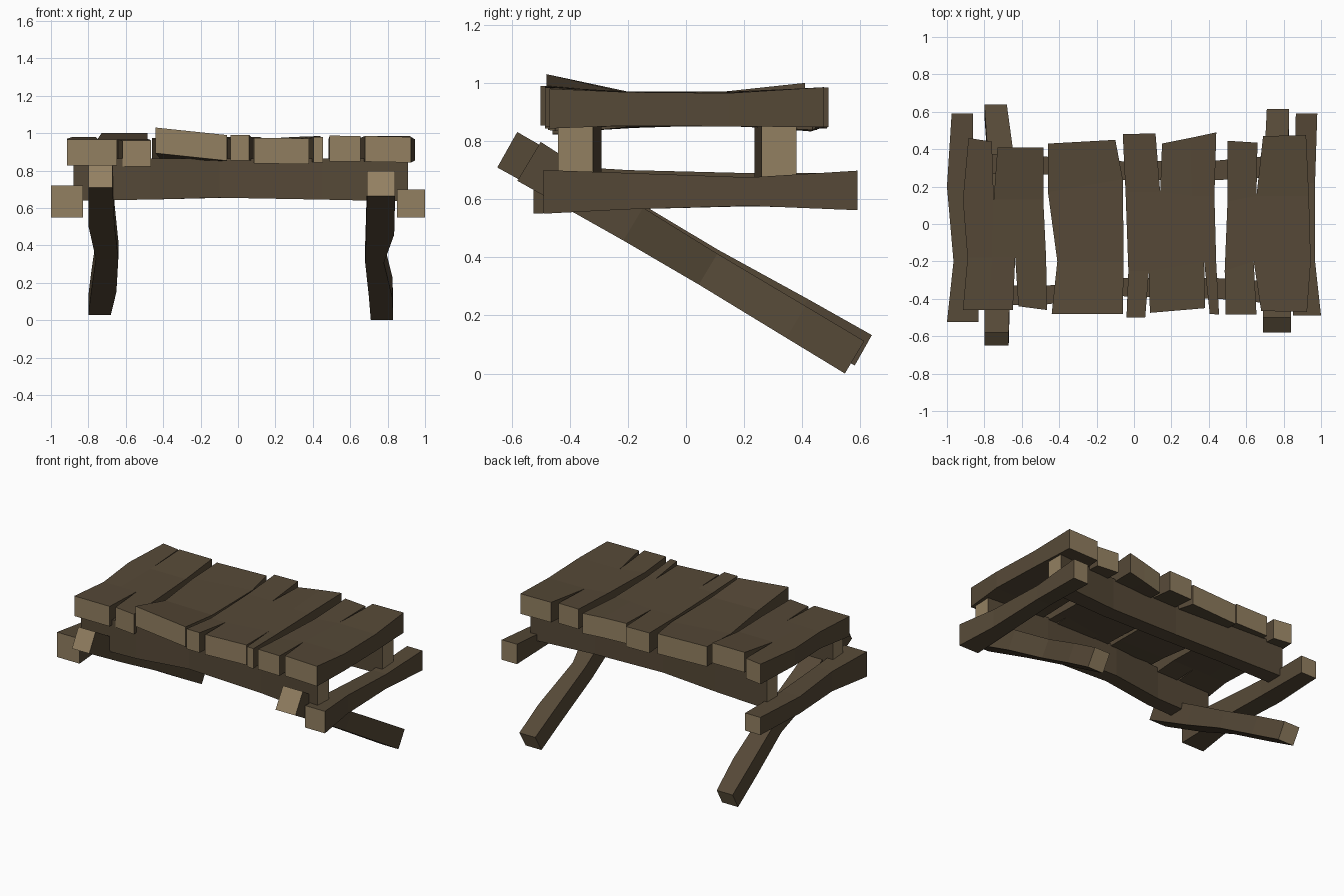
import bpy, bmesh
from mathutils import Vector

if "Cube" in bpy.data.objects:
    bpy.data.objects.remove(bpy.data.objects["Cube"])


def material(name, rgb):
    m = bpy.data.materials.new(name)
    m.diffuse_color = (*rgb, 1)
    m.use_nodes = True
    m.node_tree.nodes["Principled BSDF"].inputs["Base Color"].default_value = m.diffuse_color
    return m


BARK = material("dark brown wood", (0.092, 0.066, 0.038))
GRAIN = material("pale cut wood", (0.29, 0.215, 0.12))


def loft(name, strips):
    """Each strip is a list of four-cornered rings. Strips that touch are welded
    and the walls between them removed. End caps show pale cut wood."""
    bm = bmesh.new()
    cache, faces = {}, {}

    def vert(p):
        k = tuple(round(c, 4) for c in p)
        if k not in cache:
            cache[k] = bm.verts.new(p)
        return cache[k]

    def face(vs, mat):
        k = frozenset(vs)
        if k in faces:
            bm.faces.remove(faces.pop(k))
        else:
            faces[k] = bm.faces.new(vs)
            faces[k].material_index = mat

    for rings in strips:
        rows = [[vert(p) for p in r] for r in rings]
        for a, b in zip(rows, rows[1:]):
            for i in range(4):
                j = (i + 1) % 4
                face([a[i], a[j], b[j], b[i]], 0)
        face(rows[0], 1)
        face(rows[-1], 1)
    bmesh.ops.recalc_face_normals(bm, faces=bm.faces)
    me = bpy.data.meshes.new(name)
    bm.to_mesh(me)
    bm.free()
    me.materials.append(BARK)
    me.materials.append(GRAIN)
    ob = bpy.data.objects.new(name, me)
    bpy.context.collection.objects.link(ob)
    return ob


def plank(name, *pairs):
    """Each pair holds the left and right top edge lines (front to back) of a strip."""
    strips = []
    for left, right in pairs:
        rings = []
        for i, (l, r) in enumerate(zip(left, right)):
            t = 0.137 if i in (0, len(left) - 1) else 0.115
            rings.append([l, r, (r[0], r[1], r[2] - t), (l[0], l[1], l[2] - t)])
        strips.append(rings)
    loft(name, strips)


def line(front, mid, back):
    """An edge line: front point, shared middle points, back point."""
    return [front, *mid, back]


# plank 1: cracked at the back and at the front
a = line((-.915, -.46, .965), [(-.89, -.18, .96), (-.915, .13, .97)], (-.885, .46, .98))
m1 = [(-.76, -.18, .962), (-.75, .13, .97)]
f1 = (-.78, -.46, .965)
m2 = [(-.635, -.18, .965), (-.62, .13, .97)]
b2 = (-.61, .41, 1.0)
e = line((-.465, -.46, .96), [(-.47, -.18, .965), (-.485, .13, .97)], (-.485, .41, 1.0))
plank("top_plank_1",
      (a, line(f1, m1, (-.76, .44, .98))),
      (line(f1, m1, (-.73, .41, 1.0)), line((-.648, -.46, .965), m2, b2)),
      (line((-.618, -.44, .96), m2, b2), e))

# plank 2: warped up at the front left
plank("top_plank_2",
      (line((-.44, -.48, 1.03), [(-.41, -.2, .97), (-.46, .17, .965)], (-.46, .43, .975)),
       line((-.06, -.48, .99), [(-.055, -.2, .965), (-.06, .24, .965)], (-.10, .45, .975))))

# plank 3: split at both ends
m1 = [(.08, -.25, .97), (.14, .17, .97)]
m2 = [(.375, -.2, .97), (.31, .15, .97)]
b2 = (.30, .46, .98)
plank("top_plank_3",
      (line((-.04, -.50, .99), [(-.03, -.25, .97), (-.045, .17, .97)], (-.06, .48, .98)),
       line((.06, -.50, .99), m1, (.115, .485, .98))),
      (line((.085, -.475, .975), m1, (.15, .43, .97)),
       line((.38, -.45, .972), m2, b2)),
      (line((.405, -.48, .98), m2, b2),
       line((.455, -.485, .98), [(.44, -.22, .97), (.43, .15, .97)], (.44, .49, .985))))

# plank 4: split at both ends
m1 = [(.64, -.2, .97), (.655, .15, .967)]
plank("top_plank_4",
      (line((.49, -.485, .987), [(.485, -.25, .97), (.50, .12, .967)], (.50, .445, .98)),
       line((.655, -.485, .985), m1, (.66, .435, .975))),
      (line((.68, -.465, .985), m1, (.69, .47, .985)),
       line((.925, -.47, .98), [(.945, -.2, .968), (.935, .15, .965)], (.92, .475, .985))))


# long rails under the planks: (x, y low, y high, z low)
def rail(name, stations):
    loft(name, [[[(x, y0, z), (x, y1, z), (x, y1, .865), (x, y0, .865)]
                 for x, y0, y1, z in stations]])


rail("front_rail", [(-.88, -.44, -.33, .64), (-.47, -.43, -.33, .645), (-.1, -.385, -.29, .655),
                    (.45, -.40, -.29, .645), (.91, -.44, -.32, .635)])
rail("back_rail", [(-.88, .27, .38, .64), (-.47, .265, .36, .645), (-.06, .235, .335, .655),
                   (.45, .235, .34, .645), (.91, .26, .38, .64)])


# end beams: (y, x low, x high, z low, z high)
def beam(name, stations):
    loft(name, [[[(x0, y, z0), (x1, y, z0), (x1, y, z1), (x0, y, z1)]
                 for y, x0, x1, z0, z1 in stations]])


beam("left_beam", [(-.525, -1.0, -.83, .55, .72), (-.2, -.965, -.84, .565, .70),
                   (.2, -1.0, -.86, .575, .69), (.59, -.975, -.86, .57, .69)])
beam("right_beam", [(-.49, .85, 1.0, .55, .70), (-.2, .85, .968, .565, .69),
                    (.22, .86, .968, .577, .675), (.59, .865, .98, .562, .698)])


# slanting legs: stations are (t along the leg, x low, x high, half thickness)
def leg(name, top, foot, stations):
    top, foot = Vector((0, *top)), Vector((0, *foot))
    d = (foot - top).normalized()
    n = Vector((0, -d.z, d.y))
    rings = []
    for t, x0, x1, h in stations:
        c = top.lerp(foot, t)
        lo, hi = c - n * h, c + n * h
        rings.append([(x0, lo.y, lo.z), (x1, lo.y, lo.z), (x1, hi.y, hi.z), (x0, hi.y, hi.z)])
    loft(name, [rings])


leg("left_leg", (-.615, .77), (.61, .08),
    [(0, -.80, -.67, .07), (.3, -.80, -.66, .066), (.57, -.76, -.64, .056),
     (.82, -.785, -.65, .06), (1, -.80, -.68, .06)])
leg("right_leg", (-.54, .73), (.58, .056),
    [(0, .69, .84, .078), (.32, .685, .835, .066), (.55, .68, .78, .062),
     (.82, .70, .825, .064), (1, .71, .83, .065)])
